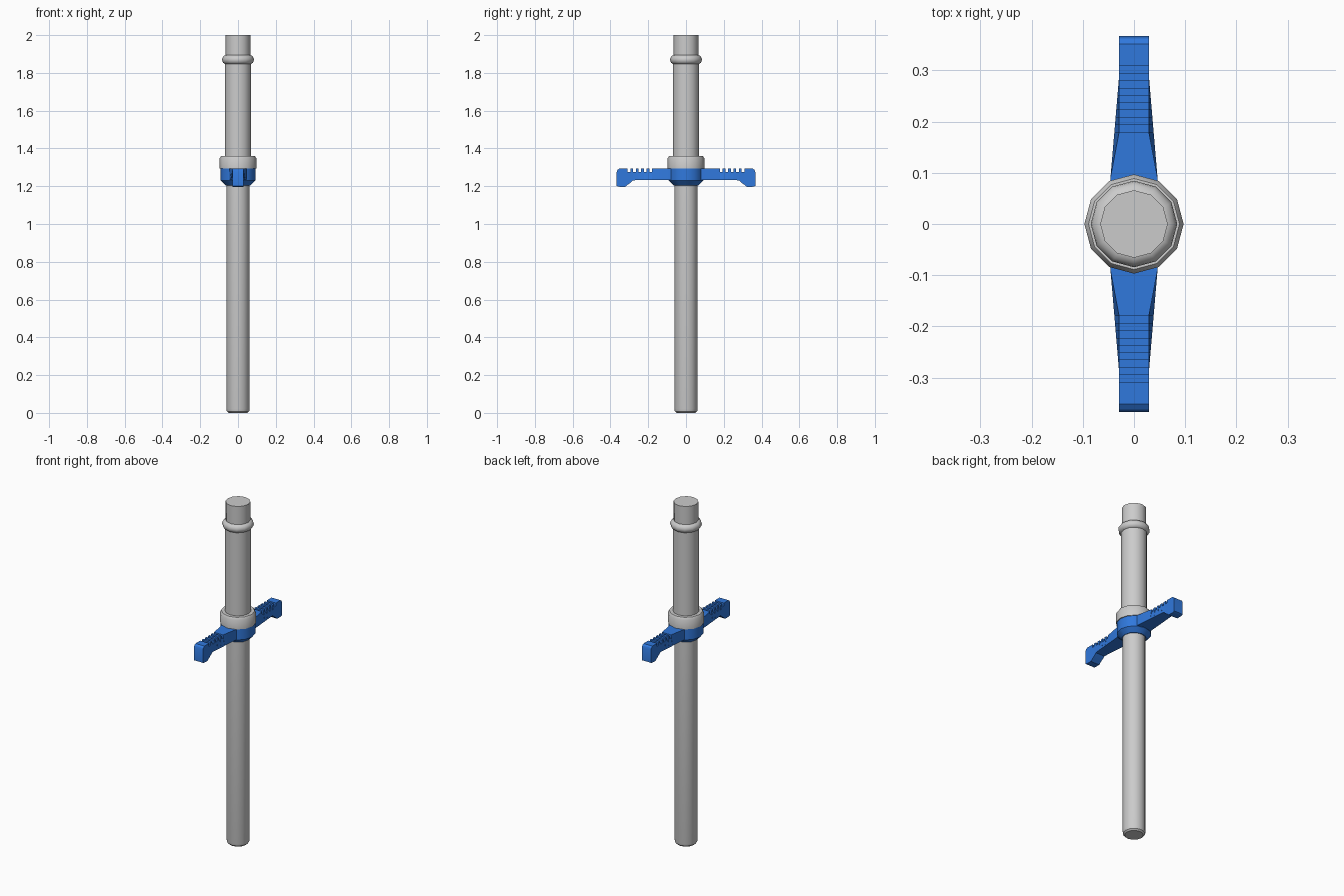
import bpy, bmesh, math

if "Cube" in bpy.data.objects:
    bpy.data.objects.remove(bpy.data.objects["Cube"])

SIDES = 12
blue = bpy.data.materials.new("blue")
blue.diffuse_color = (0.03, 0.19, 0.72, 1)
blue.use_nodes = True
blue.node_tree.nodes["Principled BSDF"].inputs["Base Color"].default_value = blue.diffuse_color


def finish(name, bm, material=None, angle=35):
    bmesh.ops.recalc_face_normals(bm, faces=bm.faces)
    mesh = bpy.data.meshes.new(name)
    bm.to_mesh(mesh)
    bm.free()
    obj = bpy.data.objects.new(name, mesh)
    bpy.context.collection.objects.link(obj)
    if material:
        mesh.materials.append(material)
    bpy.ops.object.select_all(action='DESELECT')
    obj.select_set(True)
    bpy.context.view_layer.objects.active = obj
    bpy.ops.object.shade_smooth_by_angle(angle=math.radians(angle))
    return obj


def lathe(name, profile, material=None):
    """Turn (radius, z) points around the z axis, capping both ends."""
    bm = bmesh.new()
    rings = [[bm.verts.new((r * math.cos(2 * math.pi * i / SIDES),
                            r * math.sin(2 * math.pi * i / SIDES), z))
              for i in range(SIDES)] for r, z in profile]
    for a, b in zip(rings, rings[1:]):
        for i in range(SIDES):
            j = (i + 1) % SIDES
            bm.faces.new((a[i], a[j], b[j], b[i]))
    bm.faces.new(rings[0])
    bm.faces.new(rings[-1])
    return finish(name, bm, material)


# Stacked round parts
lathe("lower_rod", [(0.05, 0), (0.059, 0.008), (0.062, 0.022), (0.062, 1.30)])
lathe("collar", [(0.097, 1.294), (0.097, 1.348), (0.089, 1.361)])
lathe("upper_tube", [(0.07, 1.30), (0.07, 1.87)])
lathe("top_plug", [(0.066, 1.86), (0.066, 2.0)])
lathe("hub", [(0.066, 1.205), (0.092, 1.23), (0.092, 1.294)], blue)

# Rounded bead near the top
lathe("bead", [(0.06 + 0.0245 * math.cos(t), 1.87 + 0.025 * math.sin(t))
               if abs(math.cos(t)) > 0.01 else (0.06, 1.87 + 0.025 * math.sin(t))
               for t in [math.radians(-90 + 22.5 * k) for k in range(9)]])


# Finger grips: columns of (y, bottom z, top z), lofted with tapering widths
TOP, FLOOR, UNDER = 1.294, 1.276, 1.232


def half_width(y, end):
    t = min(1, max(0, (y - 0.09) / (end - 0.09)))
    return 0.046 + (0.029 - 0.046) * t


columns = [(0.06, UNDER, TOP), (0.09, UNDER, TOP)]
for k in range(5):
    y = 0.18 + 0.0285 * k
    under = UNDER if y < 0.275 else 1.218
    columns += [(y, under, TOP), (y, under, FLOOR)]
    if k == 3:
        under = 1.231
    if k == 4:
        under = 1.208
    columns += [(y + 0.0145, under, FLOOR), (y + 0.0145, under, TOP)]
columns += [(0.322, 1.197, TOP), (0.352, 1.197, TOP),
            (0.362, 1.199, 1.287), (0.367, 1.202, 1.275)]

bm = bmesh.new()
for side in (1, -1):
    loops = []
    for y, lo, hi in columns:
        wb, wt = half_width(y, 0.29), half_width(y, 0.18)
        loops.append([bm.verts.new((x, side * y, z)) for x, z in
                      ((-wb, lo), (wb, lo), (wt, hi), (-wt, hi))])
    for a, b in zip(loops, loops[1:]):
        for i in range(4):
            j = (i + 1) % 4
            bm.faces.new((a[i], a[j], b[j], b[i]))
    bm.faces.new(loops[0])
    bm.faces.new(loops[-1])
bmesh.ops.remove_doubles(bm, verts=bm.verts, dist=1e-5)
finish("finger_grips", bm, blue, 25)
